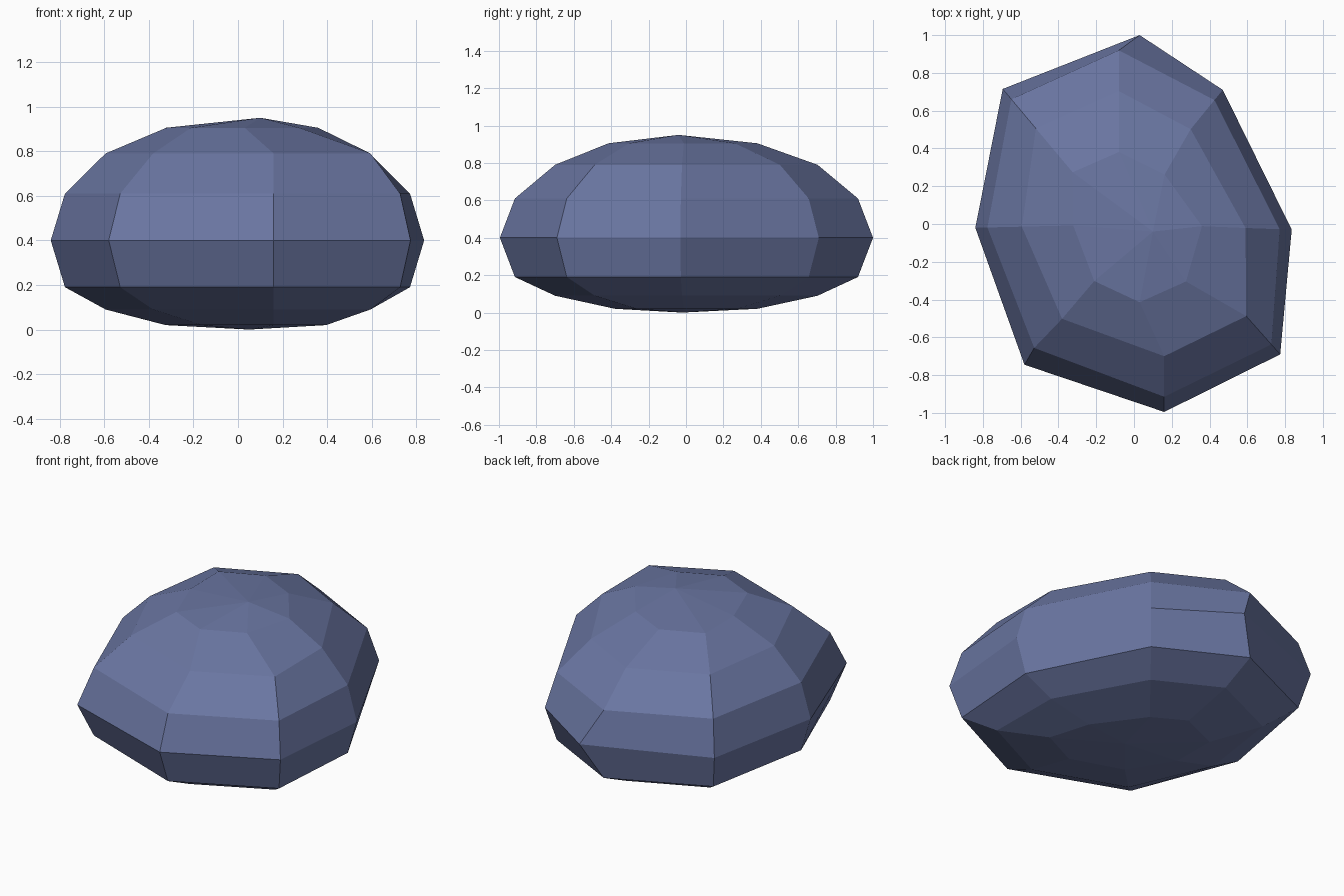
import bpy
import bmesh
from mathutils import Vector

old = bpy.data.objects.get("Cube")
if old:
    bpy.data.objects.remove(old, do_unlink=True)

# Eight columns around the stone: base x, base y, sideways lean
columns = [
    (0.0, -0.99, 0.16), (0.614, -0.69, 0.16), (0.835, -0.03, 0.0), (0.58, 0.71, -0.11),
    (0.0, 0.995, -0.08), (-0.6, 0.715, -0.095), (-0.84, -0.02, 0.0), (-0.68, -0.71, 0.10),
]
# Rings from low to high: height, size
rings = [(0.02, 0.383), (0.09, 0.707), (0.19, 0.924), (0.4, 1.0),
         (0.61, 0.924), (0.79, 0.707), (0.905, 0.383)]
EQUATOR, CROWN = 3, 6

# Chipped corners: (ring, column) -> shift
chips = {
    (EQUATOR, 0): (0.0, -0.005), (EQUATOR, 4): (0.11, 0.005), (EQUATOR, 7): (0.0, -0.035),
    (CROWN, 0): (-0.13, -0.035), (CROWN, 1): (-0.12, -0.04), (CROWN, 2): (0.04, 0.0),
    (CROWN, 3): (0.05, -0.01), (CROWN, 7): (-0.05, -0.03),
}

bm = bmesh.new()
loops = []
for r, (z, size) in enumerate(rings):
    loop = []
    for c, (x, y, lean) in enumerate(columns):
        dx, dy = chips.get((r, c), (0.0, 0.0))
        loop.append(bm.verts.new(Vector((x * size + lean + dx, y * size + dy, z))))
    loops.append(loop)

# Side facets and the two pointed caps
bottom = bm.verts.new((0.05, -0.02, 0.0))
top = bm.verts.new((0.10, -0.04, 0.95))
count = len(columns)
for i in range(count):
    j = (i + 1) % count
    for low, high in zip(loops, loops[1:]):
        bm.faces.new((low[i], low[j], high[j], high[i]))
    bm.faces.new((bottom, loops[0][j], loops[0][i]))
    bm.faces.new((top, loops[-1][i], loops[-1][j]))
bmesh.ops.recalc_face_normals(bm, faces=bm.faces)

mesh = bpy.data.meshes.new("stone")
bm.to_mesh(mesh)
bm.free()
stone = bpy.data.objects.new("stone", mesh)
bpy.context.collection.objects.link(stone)

# Slate blue stone colour
color = (0.144, 0.181, 0.361, 1.0)
mat = bpy.data.materials.new("slate_blue")
mat.use_nodes = True
mat.diffuse_color = color
bsdf = next(n for n in mat.node_tree.nodes if n.type == "BSDF_PRINCIPLED")
bsdf.inputs["Base Color"].default_value = color
mesh.materials.append(mat)
